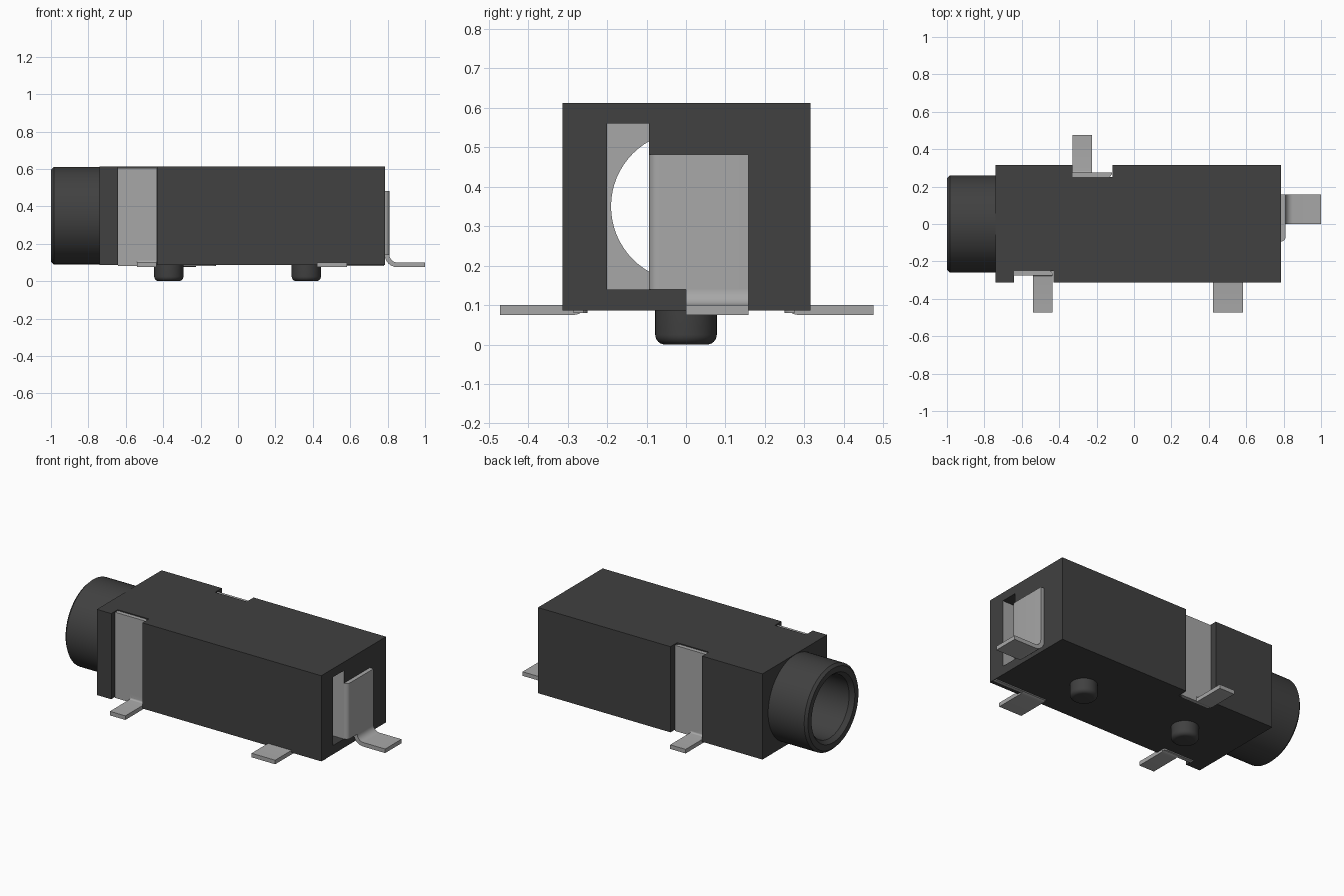
import bpy, bmesh, math
from mathutils import Matrix

cube = bpy.data.objects.get("Cube")
if cube:
    bpy.data.objects.remove(cube, do_unlink=True)


def material(name, rgb, metallic=0.0):
    m = bpy.data.materials.new(name)
    m.use_nodes = True
    m.diffuse_color = (*rgb, 1)
    m.node_tree.nodes["Principled BSDF"].inputs["Base Color"].default_value = (*rgb, 1)
    return m


BLACK = material("black plastic", (0.052, 0.052, 0.052))
METAL = material("grey metal", (0.39, 0.39, 0.39))
AXIS_Z = 0.35          # height of the socket axis
T = 0.025              # sheet metal thickness


def finish(name, bm, mat, smooth=False):
    bmesh.ops.recalc_face_normals(bm, faces=bm.faces)
    me = bpy.data.meshes.new(name)
    bm.to_mesh(me)
    bm.free()
    ob = bpy.data.objects.new(name, me)
    bpy.context.collection.objects.link(ob)
    me.materials.append(mat)
    if smooth:
        bpy.ops.object.select_all(action='DESELECT')
        ob.select_set(True)
        bpy.context.view_layer.objects.active = ob
        bpy.ops.object.shade_smooth_by_angle(angle=math.radians(35))
    return ob


def prism(name, pts, a, b, place, mat, smooth=False):
    """Extrude a 2D outline from a to b; place(u, v, w) gives the 3D point."""
    bm = bmesh.new()
    rings = [[bm.verts.new(place(u, v, w)) for u, v in pts] for w in (a, b)]
    n = len(pts)
    for r in rings:
        bm.faces.new(r)
    for i in range(n):
        j = (i + 1) % n
        bm.faces.new((rings[0][i], rings[0][j], rings[1][j], rings[1][i]))
    return finish(name, bm, mat, smooth)


def box(name, x, y, z, mat):
    return prism(name, [(x[0], y[0]), (x[1], y[0]), (x[1], y[1]), (x[0], y[1])],
                 z[0], z[1], lambda u, v, w: (u, v, w), mat)


def lathe(name, profile, matrix, mat, steps=64):
    """Spin an (r, z) profile about z, then move it with the matrix."""
    bm = bmesh.new()
    vs = [bm.verts.new((r, 0, z)) for r, z in profile]
    es = [bm.edges.new(p) for p in zip(vs, vs[1:])]
    bmesh.ops.spin(bm, geom=vs + es, cent=(0, 0, 0), axis=(0, 0, 1),
                   angle=math.tau, steps=steps)
    bmesh.ops.remove_doubles(bm, verts=bm.verts, dist=1e-5)
    bmesh.ops.transform(bm, matrix=matrix, verts=bm.verts)
    return finish(name, bm, mat, True)


def arc(cx, cz, r, a0, a1, n=6):
    return [(cx + r * math.cos(math.radians(a0 + (a1 - a0) * i / n)),
             cz + r * math.sin(math.radians(a0 + (a1 - a0) * i / n)))
            for i in range(n + 1)]


def bent_strip(inner, tip, top, r):
    """Side outline of a strip that drops down, then bends outward to a foot."""
    c = inner + r
    return ([(inner, top)] + arc(c, 0.075 + r, r, 180, 270) + [(tip, 0.075), (tip, 0.1)]
            + arc(c, 0.075 + r, r - T, 270, 180) + [(inner + T, top)])


# Body: plan outline with a full-height notch on each long side
outline = [(-0.74, -0.313), (-0.642, -0.313), (-0.642, -0.25), (-0.43, -0.25),
           (-0.43, -0.313), (0.785, -0.313), (0.785, 0.315), (-0.115, 0.315),
           (-0.115, 0.25), (-0.33, 0.25), (-0.33, 0.315), (-0.74, 0.315)]
body = prism("body", outline, 0.086, 0.612, lambda u, v, w: (u, v, w), BLACK)

# Socket bore and the rear contact slot
along_x = Matrix.Translation((0, 0, AXIS_Z)) @ Matrix.Rotation(math.pi / 2, 4, 'Y')
bore = lathe("bore_cutter", [(0, -0.8), (0.19, -0.8), (0.19, 0.52), (0, 0.52)], along_x, BLACK)
slot = box("slot_cutter", (0.5, 0.85), (-0.2, -0.094), (0.14, 0.56), BLACK)
for cutter in (bore, slot):
    mod = body.modifiers.new("cut", 'BOOLEAN')
    mod.operation, mod.solver, mod.object = 'DIFFERENCE', 'EXACT', cutter
    bpy.context.view_layer.objects.active = body
    bpy.ops.object.modifier_apply(modifier=mod.name)
    bpy.data.objects.remove(cutter, do_unlink=True)

# Metal lining on the sides and floor of the rear slot
body.data.materials.clear()
body.data.materials.append(BLACK)
body.data.materials.append(METAL)
for p in body.data.polygons:
    c, n = p.center, p.normal
    in_slot = 0.49 < c.x < 0.78 and -0.21 < c.y < -0.09 and 0.13 < c.z < 0.57
    floor = abs(c.x - 0.5) < 0.001 and n.x > 0.9
    p.material_index = 1 if floor or (in_slot and abs(n.y) > 0.9) else 0

# Barrel with chamfered rim, open through the middle
lathe("barrel", [(0.19, -0.73), (0.26, -0.73), (0.26, -0.985), (0.245, -1.0),
                 (0.21, -1.0), (0.19, -0.975), (0.19, -0.73)], along_x, BLACK)

# Locating pegs
for name, x in (("front_peg", -0.37), ("rear_peg", 0.365)):
    lathe(name, [(0, 0), (0.053, 0)] + arc(0.053, 0.025, 0.025, -90, 0) + [(0.078, 0.09), (0, 0.09)],
          Matrix.Translation((x, 0, 0)), BLACK, 40)


# Side terminals: wide plate in the notch and a narrower bent foot
def side_terminal(name, side, x0, x1, f0, f1, tip):
    r = 0.025
    plan = ([(x0, 0.25)] + arc(x1 - r, 0.25 + r, r, -90, 0) + [(x0, 0.25 + T)])
    prism(name + "_plate", plan, 0.08, 0.606, lambda u, v, w: (u, side * v, w), METAL, True)
    prism(name + "_foot", bent_strip(0.25, tip, 0.13, 0.035), f0, f1,
          lambda u, v, w: (w, side * u, v), METAL, True)


side_terminal("front_terminal", -1, -0.642, -0.432, -0.54, -0.435, 0.472)
side_terminal("back_terminal", 1, -0.328, -0.117, -0.33, -0.225, 0.475)

# Second front foot and the plate edge showing under the body
prism("long_terminal_foot", bent_strip(0.25, 0.472, 0.13, 0.035), 0.423, 0.583,
      lambda u, v, w: (w, -u, v), METAL, True)
box("long_terminal_edge", (0.423, 0.78), (-0.285, -0.26), (0.08, 0.12), METAL)

# Rear terminal: upright tab with a rounded slot-side edge, and its foot
tab_plan = [(0.785, -0.094)] + arc(0.785, -0.069, T, -90, 0) + [(0.81, 0.158), (0.785, 0.158)]
prism("rear_tab", tab_plan, 0.14, 0.482, lambda u, v, w: (u, v, w), METAL, True)
prism("rear_foot", bent_strip(0.785, 1.0, 0.141, 0.065), 0.0, 0.158,
      lambda u, v, w: (u, w, v), METAL, True)
